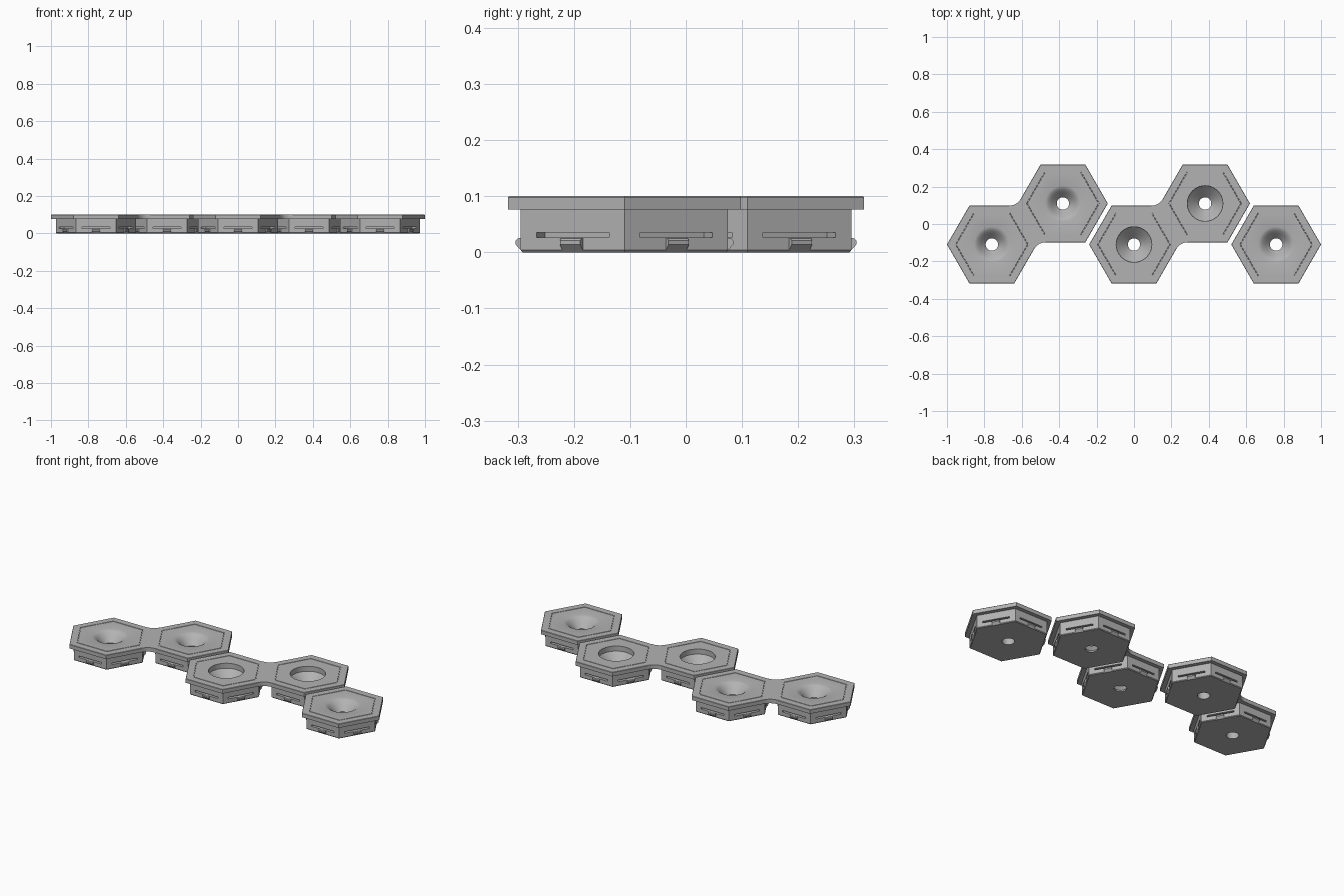
import bpy, bmesh, math
from mathutils import Matrix, Vector

cube = bpy.data.objects.get("Cube")
if cube:
    bpy.data.objects.remove(cube, do_unlink=True)

grey = bpy.data.materials.new("light_grey_plastic")
grey.use_nodes = True
colour = (0.45, 0.45, 0.45, 1)
grey.diffuse_color = colour
grey.node_tree.nodes["Principled BSDF"].inputs["Base Color"].default_value = colour

PLATE_R, BODY_R = 0.24, 0.2136
TOP, UNDER = 0.1, 0.076
HOLE = 0.033
STEP = 0.2194            # half the row offset between neighbouring tiles
SEG = 48
APOTHEM = BODY_R * math.cos(math.pi / 6)


def make_object(name, bm):
    bmesh.ops.recalc_face_normals(bm, faces=bm.faces[:])
    mesh = bpy.data.meshes.new(name)
    bm.to_mesh(mesh)
    bm.free()
    mesh.materials.append(grey)
    obj = bpy.data.objects.new(name, mesh)
    bpy.context.collection.objects.link(obj)
    return obj


def prism(bm, points, vector):
    """Extrude a closed outline along a vector."""
    face = bm.faces.new([bm.verts.new(p) for p in points])
    new = bmesh.ops.extrude_face_region(bm, geom=[face])["geom"]
    verts = [g for g in new if isinstance(g, bmesh.types.BMVert)]
    bmesh.ops.translate(bm, verts=verts, vec=vector)


def ring(bm, radius, z, hexagonal):
    verts = []
    for i in range(SEG):
        a = 2 * math.pi * i / SEG
        r = radius
        if hexagonal:
            r *= math.cos(math.pi / 6) / math.cos(a % (math.pi / 3) - math.pi / 6)
        verts.append(bm.verts.new((r * math.cos(a), r * math.sin(a), z)))
    return verts


def side_features(points, width):
    """Repeat one extruded radial profile on all six sides."""
    bm = bmesh.new()
    for k in range(6):
        turn = Matrix.Rotation(math.pi / 6 + k * math.pi / 3, 3, "Z")
        outline = [turn @ Vector((r, -width / 2, z)) for r, z in points]
        prism(bm, outline, turn @ Vector((0, width, 0)))
    return bm


def make_tile(name, centre, bored):
    # Hexagonal shell: underside, chamfer, wall, overhanging plate, groove
    hexes = [(BODY_R - 0.004, 0), (BODY_R, 0.004), (BODY_R, UNDER),
             (PLATE_R, UNDER), (PLATE_R, TOP - 0.002), (PLATE_R - 0.002, TOP),
             (0.195, TOP), (0.194, TOP - 0.002), (0.191, TOP - 0.002), (0.19, TOP)]
    # Screw seat: straight bore with a cone, or a flared countersink
    if bored:
        seat = [(0.095, TOP), (0.095, 0.07), (HOLE, 0.008)]
    else:
        seat = [(0.095, TOP), (0.085, 0.097), (0.074, 0.09), (0.06, 0.076), (HOLE, 0.046)]
    bm = bmesh.new()
    rings = [ring(bm, r, z, True) for r, z in hexes]
    rings += [ring(bm, r, z, False) for r, z in seat + [(HOLE, 0)]]
    for a, b in zip(rings, rings[1:] + rings[:1]):
        for i in range(SEG):
            j = (i + 1) % SEG
            bm.faces.new((a[i], a[j], b[j], b[i]))
    tile = make_object(name, bm)

    # Relief slots above the clips
    inner, outer = APOTHEM - 0.03, APOTHEM + 0.01
    cutter = make_object("slot_cutter", side_features(
        [(inner, 0.026), (outer, 0.026), (outer, 0.035), (inner, 0.035)], 0.149))
    cutter.hide_render = True
    cut = tile.modifiers.new("slots", "BOOLEAN")
    cut.operation, cut.solver, cut.object = "DIFFERENCE", "EXACT", cutter
    bpy.ops.object.select_all(action="DESELECT")
    tile.select_set(True)
    bpy.context.view_layer.objects.active = tile
    bpy.ops.object.modifier_apply(modifier=cut.name)
    bpy.data.objects.remove(cutter, do_unlink=True)
    bpy.ops.object.shade_smooth_by_angle(angle=math.radians(30))

    # Snap clips
    a = APOTHEM
    clips = make_object(name + "_clips", side_features(
        [(a - 0.004, 0.026), (a + 0.005, 0.025), (a + 0.009, 0.021),
         (a + 0.009, 0.014), (a, 0.004), (a - 0.004, 0.004)], 0.042))
    tile.location = clips.location = centre


def make_bridge(name, start, end):
    # Plate filling the gap between two tiles, with filleted corners
    u = (end - start).normalized()
    v = Vector((-u.y, u.x, 0))
    middle = (start + end) / 2 + Vector((0, 0, UNDER))
    arc = [(0.0376 * t / 5, 0.1242 + 0.01085 * (t / 5) ** 2) for t in range(-5, 6)]
    half = [(-0.016, 0.116)] + arc + [(0.016, 0.116)]
    outline = half + [(-x, -y) for x, y in half]
    bm = bmesh.new()
    prism(bm, [middle + u * x + v * y for x, y in outline], Vector((0, 0, TOP - UNDER)))
    make_object(name, bm)


# Zigzag row of five tiles; the middle two-tile piece has straight bores
centres = [Vector((0.38 * (i - 2), STEP / 2 * (1 if i % 2 else -1), 0)) for i in range(5)]
for i, c in enumerate(centres):
    make_tile(f"hex_tile_{i + 1}", c, i in (2, 3))
for i in (0, 2):
    make_bridge(f"bridge_{i + 1}", centres[i], centres[i + 1])
